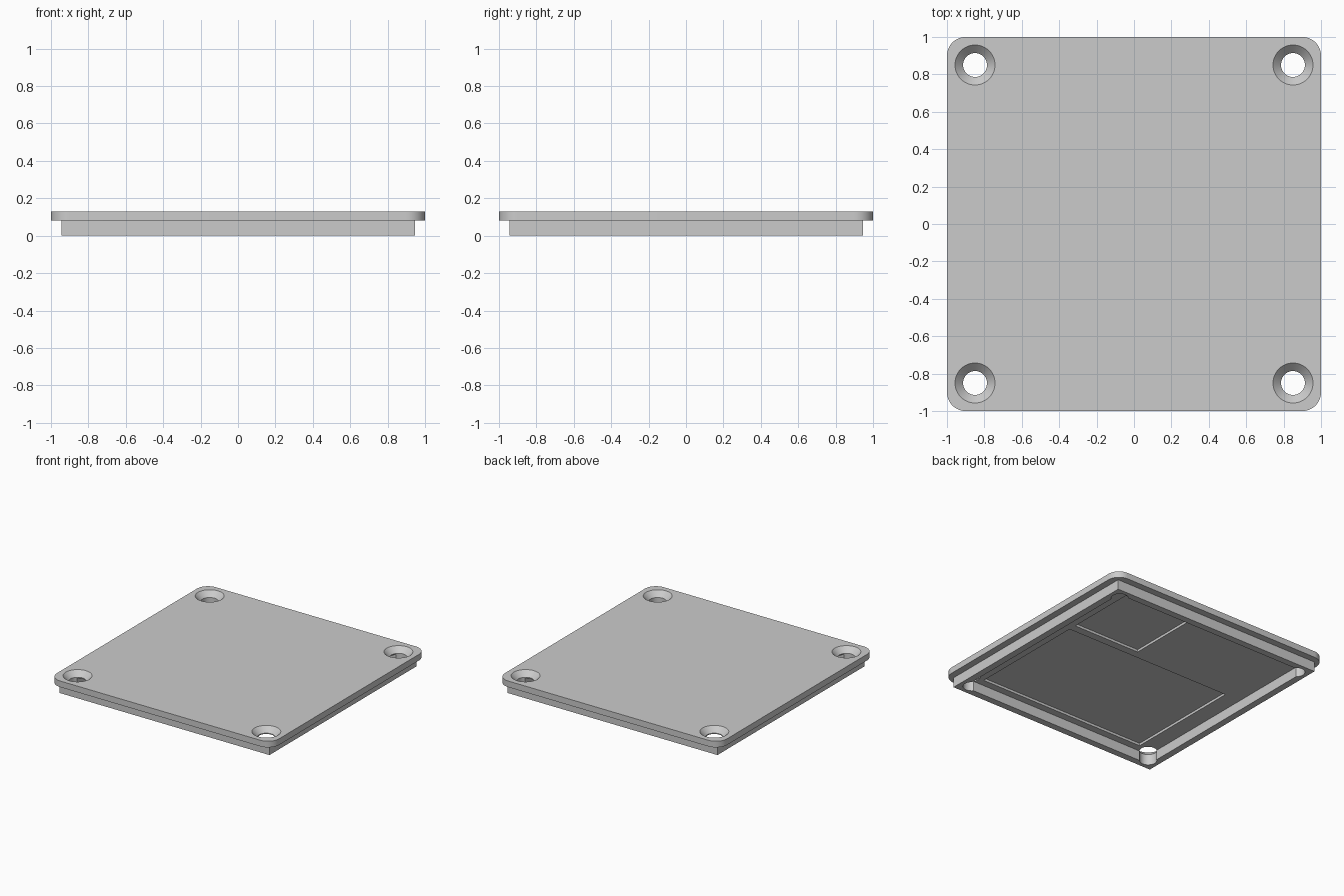
import bpy, bmesh
from math import sin, cos, pi, radians

cube = bpy.data.objects.get("Cube")
if cube:
    bpy.data.objects.remove(cube, do_unlink=True)

# Single grey material
grey = bpy.data.materials.new("light_grey")
grey.use_nodes = True
colour = (0.6, 0.6, 0.6, 1)
grey.diffuse_color = colour
grey.node_tree.nodes["Principled BSDF"].inputs["Base Color"].default_value = colour


def make(name, bm):
    bmesh.ops.recalc_face_normals(bm, faces=bm.faces)
    mesh = bpy.data.meshes.new(name)
    bm.to_mesh(mesh)
    bm.free()
    mesh.materials.append(grey)
    obj = bpy.data.objects.new(name, mesh)
    bpy.context.collection.objects.link(obj)
    return obj


def block(name, x0, x1, y0, y1, z0, z1):
    bm = bmesh.new()
    bmesh.ops.create_cube(bm, size=1)
    for v in bm.verts:
        v.co = ((x0 + x1) / 2 + v.co.x * (x1 - x0),
                (y0 + y1) / 2 + v.co.y * (y1 - y0),
                (z0 + z1) / 2 + v.co.z * (z1 - z0))
    return make(name, bm)


def rounded_plate(name, half, radius, z0, z1, steps=12):
    bm = bmesh.new()
    ring = []
    for k, (sx, sy) in enumerate([(1, 1), (-1, 1), (-1, -1), (1, -1)]):
        for i in range(steps + 1):
            a = (k + i / steps) * pi / 2
            ring.append(bm.verts.new((sx * (half - radius) + radius * cos(a),
                                      sy * (half - radius) + radius * sin(a), z0)))
    face = bm.faces.new(ring)
    top = bmesh.ops.extrude_face_region(bm, geom=[face])["geom"]
    for v in top:
        if isinstance(v, bmesh.types.BMVert):
            v.co.z = z1
    return make(name, bm)


def lathe(name, profile, cx, cy, segments=48):
    bm = bmesh.new()
    rings = [[bm.verts.new((cx + r * cos(2 * pi * i / segments),
                            cy + r * sin(2 * pi * i / segments), z))
              for i in range(segments)] for r, z in profile]
    for low, high in zip(rings, rings[1:]):
        for i in range(segments):
            j = (i + 1) % segments
            bm.faces.new((low[i], low[j], high[j], high[i]))
    bm.faces.new(rings[0])
    bm.faces.new(rings[-1])
    return make(name, bm)


def combine(target, tool, operation):
    tool.hide_render = True
    mod = target.modifiers.new(tool.name, "BOOLEAN")
    mod.operation = operation
    mod.solver = "EXACT"
    mod.object = tool
    bpy.context.view_layer.objects.active = target
    bpy.ops.object.modifier_apply(modifier=mod.name)
    bpy.data.objects.remove(tool, do_unlink=True)


# Cover plate with a square locating lip underneath
FLOOR, TOP, LIP, INNER = 0.08, 0.13, 0.945, 0.89
cover = rounded_plate("cover_plate", 1, 0.1, FLOOR, TOP)
combine(cover, block("lip", -LIP, LIP, -LIP, LIP, 0, FLOOR + 0.02), "UNION")
combine(cover, block("lip_opening", -INNER, INNER, -INNER, INNER, -0.05, FLOOR), "DIFFERENCE")

# Two shallow pockets in the underside
combine(cover, block("large_pocket", -0.75, 0.75, -0.83, 0.155, 0.03, FLOOR + 0.02), "DIFFERENCE")
combine(cover, block("small_pocket", 0.15, 0.75, 0.22, 0.8, 0.03, FLOOR + 0.02), "DIFFERENCE")

# Countersunk corner screw holes
screw = [(0.064, -0.05), (0.064, 0.087), (0.107, TOP), (0.127, 0.15)]
for sx in (-1, 1):
    for sy in (-1, 1):
        combine(cover, lathe("screw_hole", screw, sx * 0.85, sy * 0.85), "DIFFERENCE")

# Smooth the round walls, keep edges crisp
bpy.ops.object.select_all(action="DESELECT")
cover.select_set(True)
bpy.context.view_layer.objects.active = cover
bpy.ops.object.shade_smooth_by_angle(angle=radians(30))
